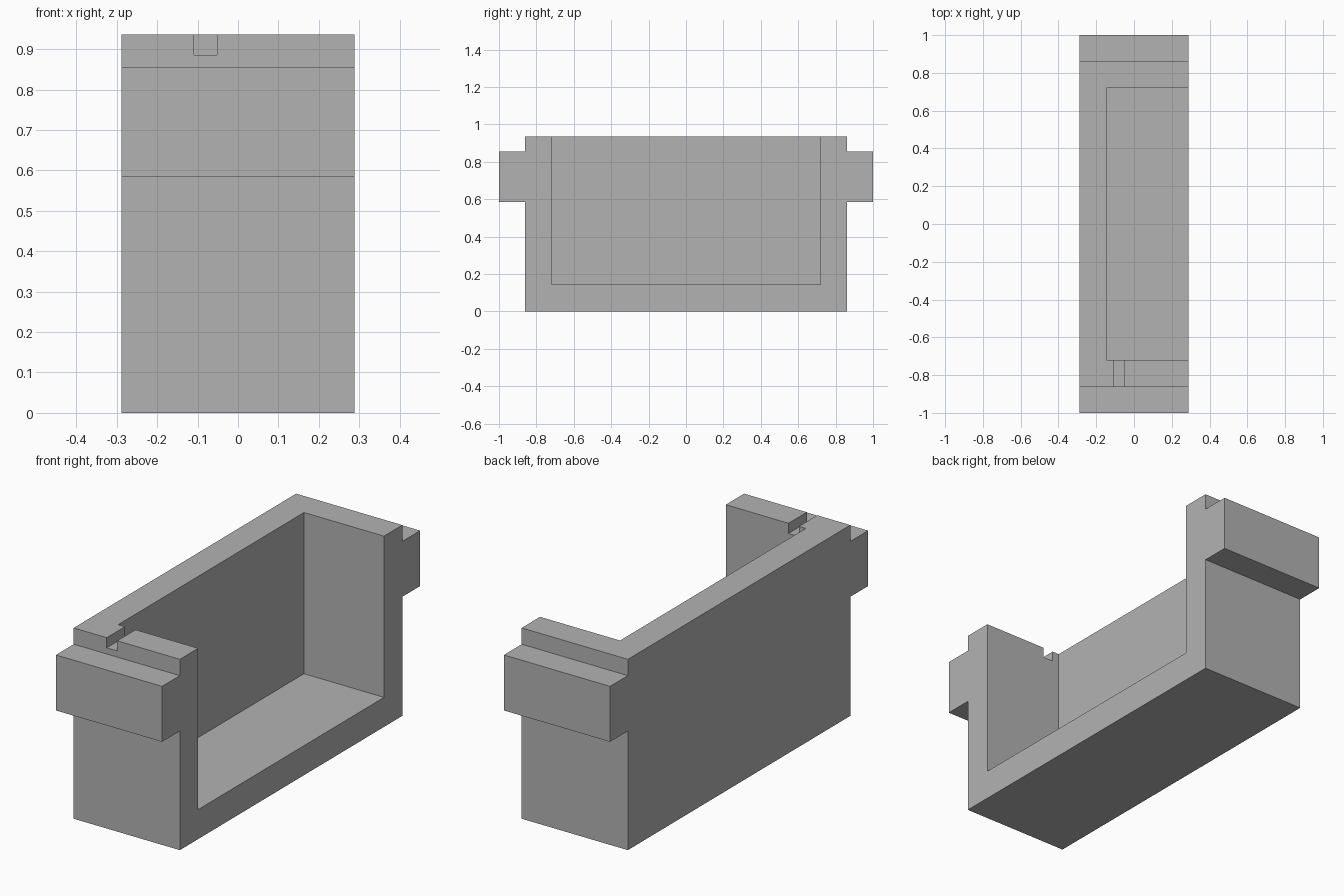
import bpy
import bmesh

cube = bpy.data.objects.get("Cube")
if cube:
    bpy.data.objects.remove(cube, do_unlink=True)

HALF_X = 0.288

grey = bpy.data.materials.new("plain_grey")
grey.use_nodes = True
colour = (0.45, 0.45, 0.45, 1)
grey.diffuse_color = colour
grey.node_tree.nodes["Principled BSDF"].inputs["Base Color"].default_value = colour


def extrude_profile(name, points, x0, x1):
    """Extrude a (y, z) outline along x."""
    bm = bmesh.new()
    face = bm.faces.new([bm.verts.new((x0, y, z)) for y, z in points])
    moved = bmesh.ops.extrude_face_region(bm, geom=[face])["geom"]
    verts = [v for v in moved if isinstance(v, bmesh.types.BMVert)]
    bmesh.ops.translate(bm, verts=verts, vec=(x1 - x0, 0, 0))
    bmesh.ops.recalc_face_normals(bm, faces=bm.faces)
    mesh = bpy.data.meshes.new(name)
    bm.to_mesh(mesh)
    bm.free()
    mesh.materials.append(grey)
    obj = bpy.data.objects.new(name, mesh)
    bpy.context.collection.objects.link(obj)
    return obj


def box(y0, y1, z0, z1):
    return [(y0, z0), (y1, z0), (y1, z1), (y0, z1)]


# Tray body with a side rail at each end
half = [(0.862, 0), (0.862, 0.584), (1, 0.584), (1, 0.856), (0.862, 0.856), (0.862, 0.936)]
outline = half + [(-y, z) for y, z in reversed(half)]
body = extrude_profile("tray_body", outline, -HALF_X, HALF_X)

# Open compartment and the small slot through the front wall
cutters = [
    extrude_profile("compartment_cutter", box(-0.72, 0.72, 0.145, 1.1), -0.146, 0.5),
    extrude_profile("slot_cutter", box(-0.95, -0.65, 0.886, 1.1), -0.109, -0.052),
]
for cutter in cutters:
    cutter.hide_render = True
    cut = body.modifiers.new(cutter.name, "BOOLEAN")
    cut.operation = "DIFFERENCE"
    cut.solver = "EXACT"
    cut.object = cutter

# Apply the cuts, then drop the cutters
bpy.context.view_layer.objects.active = body
for cutter in cutters:
    bpy.ops.object.modifier_apply(modifier=cutter.name)
    bpy.data.objects.remove(cutter, do_unlink=True)
